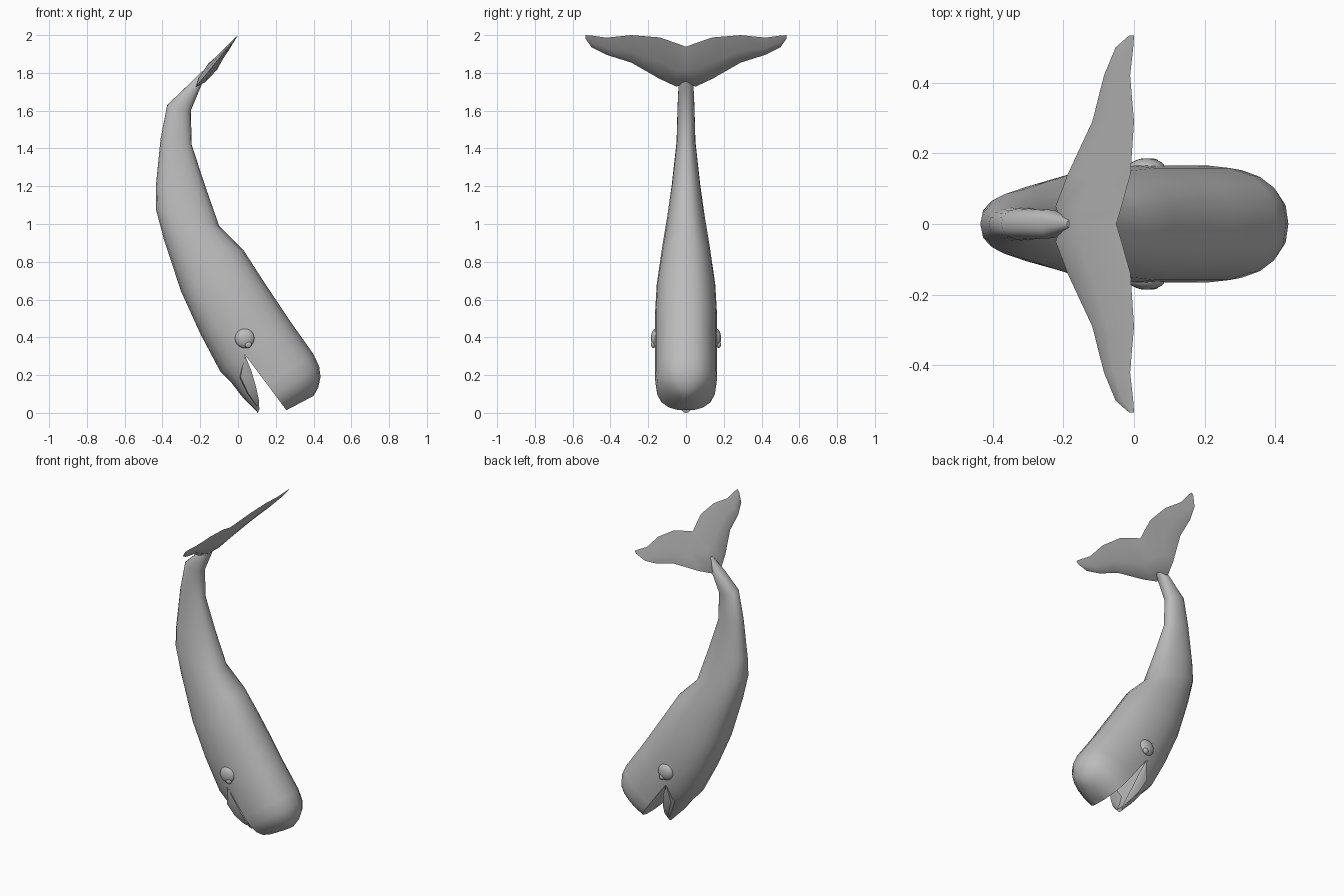
import bpy, bmesh, math
from mathutils import Vector

cube = bpy.data.objects.get("Cube")
if cube:
    bpy.data.objects.remove(cube)

grey = bpy.data.materials.new("whale_grey")
grey.use_nodes = True
colour = (0.5, 0.5, 0.5, 1)
grey.diffuse_color = colour
grey.node_tree.nodes["Principled BSDF"].inputs["Base Color"].default_value = colour

SIDES = 20
LIP = 0.5 - 0.5 * math.cos(math.radians(72))  # mouth line as a share of the body depth


def finish(bm, name, angle):
    bmesh.ops.remove_doubles(bm, verts=bm.verts, dist=0.0005)
    bmesh.ops.recalc_face_normals(bm, faces=bm.faces)
    mesh = bpy.data.meshes.new(name)
    bm.to_mesh(mesh)
    bm.free()
    mesh.materials.append(grey)
    obj = bpy.data.objects.new(name, mesh)
    bpy.context.collection.objects.link(obj)
    bpy.ops.object.select_all(action='DESELECT')
    obj.select_set(True)
    bpy.context.view_layer.objects.active = obj
    bpy.ops.object.shade_smooth_by_angle(angle=math.radians(angle))
    return obj


def loft(bm, rings, cap_start=False, cap_end=False):
    loops = [[bm.verts.new(p) for p in ring] for ring in rings]
    for a, b in zip(loops, loops[1:]):
        for i in range(len(a)):
            j = (i + 1) % len(a)
            bm.faces.new((a[i], a[j], b[j], b[i]))
    if cap_start:
        bm.faces.new(loops[0])
    if cap_end:
        bm.faces.new(loops[-1])


def section(back, belly, half, low=0.0, high=1.0, dish=0.0):
    """Rounded section from belly to back, optionally cut flat or dished."""
    points = []
    for i in range(SIDES):
        a = 2 * math.pi * i / SIDES
        v = 0.5 - 0.5 * math.cos(a)
        y = half * math.copysign(abs(math.sin(a)) ** 0.8, math.sin(a))
        if abs(math.sin(a)) < 1e-6:
            y = 0.0
        if v > high + 1e-5:
            v = high - dish * min(1, (v - high) * 3)
        v = max(v, low)
        x, z = Vector(belly).lerp(Vector(back), v)
        points.append((x, y, z))
    return points


# Body: back point, belly point, half width, from tail root to mouth corner
corner_back, corner = Vector((0.28, 0.48)), Vector((0.035, 0.31))
drop = LIP / (1 - LIP)
corner_belly = corner - (corner_back - corner) * drop
trunk = [
    ((-0.165, 1.80), (-0.19, 1.81), 0.012),
    ((-0.20, 1.72), (-0.265, 1.735), 0.04),
    ((-0.25, 1.60), (-0.375, 1.63), 0.045),
    ((-0.245, 1.42), (-0.41, 1.45), 0.05),
    ((-0.18, 1.22), (-0.435, 1.20), 0.075),
    ((-0.10, 0.99), (-0.435, 1.08), 0.10),
    ((0.03, 0.86), (-0.39, 0.91), 0.125),
    ((0.12, 0.72), (-0.30, 0.64), 0.155),
    ((0.20, 0.60), (-0.20, 0.42), 0.165),
    (corner_back, corner_belly, 0.165),
]
# Snout: back point, palate point, half width
snout = [
    (corner_back, corner, 0.165),
    ((0.40, 0.31), (0.155, 0.15), 0.165),
    ((0.43, 0.245), (0.195, 0.096), 0.158),
    ((0.437, 0.19), (0.225, 0.056), 0.135),
    ((0.425, 0.135), (0.245, 0.029), 0.095),
    ((0.40, 0.09), (0.256, 0.014), 0.04),
]
# Lower jaw: lip point, chin point, half width, mouth depth
jaw = [
    (corner, corner_belly, 0.165, 0),
    ((0.07, 0.225), (-0.035, 0.16), 0.142, 0.2),
    ((0.095, 0.14), (0.02, 0.088), 0.11, 0.22),
    ((0.11, 0.07), (0.07, 0.037), 0.07, 0.2),
    ((0.113, 0.02), (0.105, 0.0), 0.025, 0),
]
bm = bmesh.new()
loft(bm, [section(*r) for r in trunk], cap_start=True)
head_rings = []
for back, palate, half in snout:
    back, palate = Vector(back), Vector(palate)
    head_rings.append(section(back, palate - (back - palate) * drop, half, low=LIP))
loft(bm, head_rings, cap_end=True)
jaw_rings = []
for lip, chin, half, dish in jaw:
    lip, chin = Vector(lip), Vector(chin)
    jaw_rings.append(section(lip + (lip - chin) / drop, chin, half, high=LIP, dish=dish))
loft(bm, jaw_rings, cap_end=True)
finish(bm, "body", 40)

# Tail flukes: distance from centre, leading x, trailing x, half thickness
flukes = [
    (0.0, -0.205, -0.05, 0.03), (0.05, -0.222, -0.035, 0.028),
    (0.14, -0.188, -0.01, 0.02), (0.29, -0.118, 0.0, 0.014),
    (0.42, -0.085, -0.011, 0.01), (0.50, -0.052, -0.002, 0.006),
    (0.533, -0.014, 0.0, 0.002),
]
normal = Vector((-0.776, 0, 0.63))
profile = [(0, 0), (0.15, 0.65), (0.45, 0.9), (1, 0), (0.45, -1), (0.15, -0.75)]
stations = [(-y, a, b, t) for y, a, b, t in reversed(flukes[1:])] + flukes
rings = []
for y, lead, trail, thick in stations:
    ring = []
    for chord, lift in profile:
        x = lead + (trail - lead) * chord
        ring.append(Vector((x, y, 2 + 1.23 * x)) + normal * lift * thick)
    rings.append(ring)
bm = bmesh.new()
loft(bm, rings, True, True)
finish(bm, "tail_flukes", 50)


# Eyes and pupils on both sides
def ball(name, place, radii):
    bm = bmesh.new()
    bmesh.ops.create_uvsphere(bm, u_segments=20, v_segments=12, radius=1)
    bmesh.ops.scale(bm, vec=radii, verts=bm.verts)
    bmesh.ops.translate(bm, vec=place, verts=bm.verts)
    finish(bm, name, 60)


for side, s in (("right", -1), ("left", 1)):
    ball(side + "_eye", (0.036, 0.158 * s, 0.395), (0.052, 0.028, 0.052))
    ball(side + "_pupil", (0.054, 0.173 * s, 0.362), (0.018, 0.012, 0.018))
